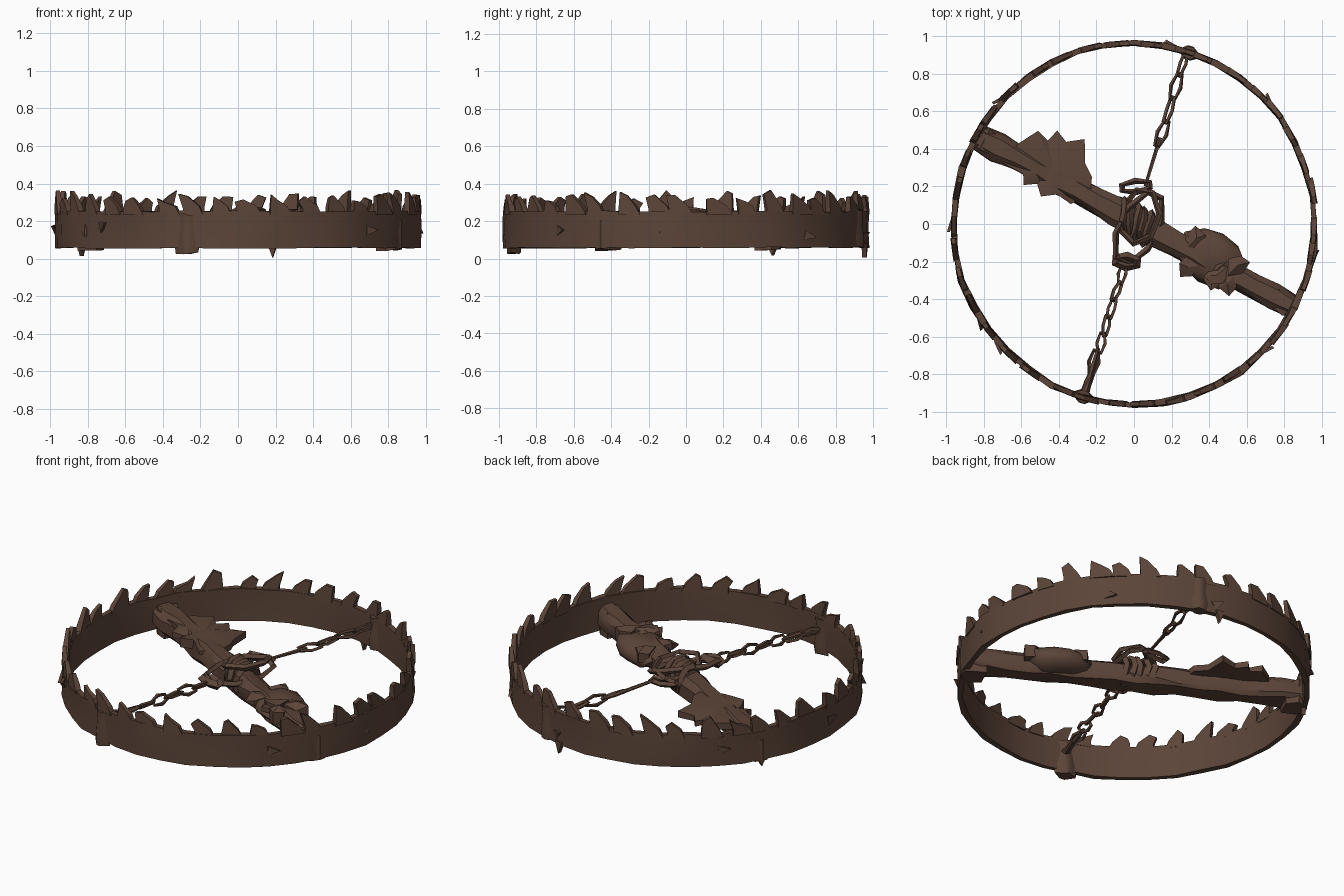
import bpy, bmesh, math, random
from mathutils import Vector, Matrix

random.seed(7)
cube = bpy.data.objects.get("Cube")
if cube:
    bpy.data.objects.remove(cube, do_unlink=True)

rust = bpy.data.materials.new("dark_rusty_brown")
rust.use_nodes = True
COLOR = (0.105, 0.058, 0.04, 1)
rust.diffuse_color = COLOR
rust.node_tree.nodes["Principled BSDF"].inputs["Base Color"].default_value = COLOR


def rnd(a):
    return random.uniform(-a, a)


def finish(name, bm, angle=35):
    """Turn a bmesh into a named, shaded object."""
    bmesh.ops.recalc_face_normals(bm, faces=bm.faces)
    mesh = bpy.data.meshes.new(name)
    bm.to_mesh(mesh)
    bm.free()
    mesh.materials.append(rust)
    obj = bpy.data.objects.new(name, mesh)
    bpy.context.collection.objects.link(obj)
    bpy.ops.object.select_all(action='DESELECT')
    bpy.context.view_layer.objects.active = obj
    obj.select_set(True)
    bpy.ops.object.shade_smooth_by_angle(angle=math.radians(angle))


def skin(bm, loops, closed=False):
    """Bridge equal-length loops of points into a tube."""
    rows = [[bm.verts.new(p) for p in loop] for loop in loops]
    n = len(rows[0])
    for i in range(len(rows) - (0 if closed else 1)):
        a, b = rows[i], rows[(i + 1) % len(rows)]
        for j in range(n):
            k = (j + 1) % n
            bm.faces.new((a[j], a[k], b[k], b[j]))
    if not closed:
        bm.faces.new(rows[0])
        bm.faces.new(rows[-1])


def polar(r, a, z):
    return Vector((r * math.cos(a), r * math.sin(a), z))


def oval(bm, matrix, half_len, half_wid, thick, steps=10, wobble=0.0):
    """Closed link lying in the local xy plane."""
    loops = []
    for i in range(steps):
        a = math.tau * (i + 0.5) / steps
        c = Vector((half_len * math.cos(a), half_wid * math.sin(a), rnd(wobble)))
        out = Vector((math.cos(a), math.sin(a), 0))
        up = Vector((0, 0, 1))
        loops.append([matrix @ (c + (out * x + up * y) * thick)
                      for x, y in ((1, 0), (0, 1), (-1, 0), (0, -1))])
    skin(bm, loops, True)


def frame(origin, direction, roll=0.0):
    """Matrix whose local x runs along the direction."""
    x = Vector(direction).normalized()
    y = Vector((0, 0, 1)).cross(x).normalized()
    z = x.cross(y)
    m = Matrix((x, y, z)).transposed().to_4x4()
    m.translation = origin
    return m @ Matrix.Rotation(roll, 4, 'X')


def slab(bm, matrix, outline, bottom, top, spread=0.0):
    """Jagged plate with a raised middle, from an outline in local xy."""
    low = [bm.verts.new(matrix @ Vector((x, y, bottom + rnd(spread) / 2))) for x, y in outline]
    high = [bm.verts.new(matrix @ Vector((x, y, top + rnd(spread)))) for x, y in outline]
    n = len(outline)
    mid = Vector((sum(p[0] for p in outline), sum(p[1] for p in outline), 0)) / n
    peak = bm.verts.new(matrix @ (mid + Vector((0, 0, top + spread))))
    base = bm.verts.new(matrix @ (mid + Vector((0, 0, bottom))))
    for i in range(n):
        j = (i + 1) % n
        bm.faces.new((low[j], low[i], base))
        bm.faces.new((low[i], low[j], high[j], high[i]))
        bm.faces.new((high[i], high[j], peak))


# Ring band, bent and uneven
SEG = 40
bm = bmesh.new()
loops = []
for i in range(SEG):
    a = math.tau * i / SEG
    r, w = 0.963 + rnd(0.005), 0.016 + rnd(0.004)
    z0, z1 = 0.057 + rnd(0.004), 0.252 + rnd(0.005)
    mid = r + rnd(0.009)
    loops.append([polar(r - w, a, z0), polar(r + w, a, z0), polar(mid + w, a, 0.16),
                  polar(r + w, a, z1), polar(r - w, a, z1), polar(mid - w, a, 0.16)])
skin(bm, loops, True)
finish("ring_band", bm, 45)

# Leaning blunt teeth along the top edge
bm = bmesh.new()
TEETH = 38
for i in range(TEETH):
    a = math.tau * (i + rnd(0.2)) / TEETH
    h, lean = random.uniform(0.05, 0.1), random.uniform(0.03, 0.06)
    half, tip = 0.06 + rnd(0.012), 0.021 + rnd(0.008)
    drop = rnd(0.015)
    shape = [(half, 0.235), (half * 0.6, 0.28), (tip - lean, 0.255 + h - drop),
             (-tip - lean, 0.255 + h + drop), (-half, 0.268), (-half, 0.235)]
    r = 0.963 + rnd(0.006)
    skin(bm, [[polar(r + s * (0.016 if z < 0.285 else 0.011), a + t, z) for t, z in shape] for s in (-1, 1)])
finish("teeth", bm, 20)

# Torn flakes lifting off the outside of the ring
bm = bmesh.new()
for deg in (42, 78, 137, 180, 213, 222, 316, 350):
    a, z, turn = math.radians(deg), 0.15 + rnd(0.04), rnd(0.8)
    flake = []
    for k, reach in ((0, 0.045), (2.2, 0.035), (4.0, 0.035)):
        t, h = reach * math.cos(k + turn), reach * math.sin(k + turn)
        flake.append((a + t, z + h, 0.99 if k == 0 else 0.968))
    skin(bm, [[polar(r + s, t, h) for t, h, r in flake] for s in (-0.008, 0.008)])
finish("ring_flakes", bm, 20)

# Hanging spike at the back of the ring
bm = bmesh.new()
skin(bm, [[polar(r, math.radians(79) + t, z) for t, z in ((-0.025, 0.08), (0.03, 0.08), (0, 0.005))]
          for r in (0.96, 0.985)])
finish("hanging_spike", bm, 20)

# Tapered lugs where the chains meet the ring
for name, deg, low, top in (("front_chain_lug", 253.5, 0.03, 0.24), ("back_chain_lug", 72, 0.06, 0.26)):
    bm = bmesh.new()
    a = math.radians(deg)
    m = Matrix.Translation(polar(0.965, a, 0)) @ Matrix.Rotation(a, 4, 'Z')
    levels = ((low, 0.9), (low + 0.05, 1.0), (0.18, 0.75), (top, 0.85))
    outline = ((-0.045, -0.015), (-0.01, -0.07), (0.03, -0.012), (0.03, 0.02), (-0.01, 0.07), (-0.045, 0.015))
    skin(bm, [[m @ Vector((x * f, y * f, z + rnd(0.008))) for x, y in outline] for z, f in levels])
    finish(name, bm, 45)

# Cross beam, tapering into the ring at both ends
AXIS = Vector((0.88, -0.475, 0)).normalized()
beam_frame = frame(Vector((0.01, 0.01, 0)), AXIS)
bm = bmesh.new()
loops = []
for i in range(17):
    s = -0.955 + 1.91 * i / 16
    w = 0.071 + rnd(0.009) - (0.014 if i in (0, 16) else 0)
    section = [(-w, 0.105), (-w * 0.7, 0.08), (w * 0.7, 0.08), (w, 0.105),
               (w, 0.175), (w * 0.5, 0.21), (-w * 0.5, 0.21), (-w, 0.175)]
    loops.append([beam_frame @ Vector((s, y + rnd(0.006), z + rnd(0.008))) for y, z in section])
skin(bm, loops)
finish("cross_beam", bm)

# Ragged beam ends under the ring
for name, s in (("left_beam_end", 0.92), ("right_beam_end", -0.92)):
    bm = bmesh.new()
    m = beam_frame @ Matrix.Translation((s, 0, 0)) @ Matrix.Rotation(0 if s > 0 else math.pi, 4, 'Z')
    outline = [(-0.07, -0.05), (0.0, -0.068), (0.045, -0.04), (0.06, 0.0), (0.04, 0.04), (0, 0.055), (-0.08, 0.05)]
    slab(bm, m, outline, 0.05, 0.185, 0.025)
    finish(name, bm, 25)
bm = bmesh.new()
skin(bm, [[beam_frame @ Vector((x, y, z)) for y, z in ((-0.035, 0.08), (0.03, 0.08), (0, 0.015))]
          for x in (-0.97, -0.945)])
finish("beam_end_spike", bm, 20)

# Torn plate on the right half of the beam
bm = bmesh.new()
torn = [(-0.78, -0.06), (-0.65, -0.06), (-0.62, -0.11), (-0.56, -0.07), (-0.51, -0.12), (-0.44, -0.07),
        (-0.35, -0.08), (-0.29, 0.03), (-0.32, 0.1), (-0.39, 0.15), (-0.45, 0.26), (-0.53, 0.2),
        (-0.6, 0.23), (-0.62, 0.16), (-0.69, 0.18), (-0.75, 0.07)]
slab(bm, beam_frame, torn, 0.155, 0.195, 0.018)
finish("torn_plate", bm, 30)

# Swollen jagged lump on the left half of the beam
bm = bmesh.new()
bmesh.ops.create_icosphere(bm, subdivisions=2, radius=1)
for v in bm.verts:
    v.co *= 1 + rnd(0.12)
    v.co = beam_frame @ Vector((0.44 + v.co.x * 0.185, 0.03 + v.co.y * 0.155, 0.155 + v.co.z * 0.075))
finish("beam_lump", bm, 40)
bm = bmesh.new()
for s, p, turn in ((0.36, -0.07, 4.4), (0.5, -0.06, 4.9), (0.58, -0.05, 5.2),
                   (0.58, 0.05, 0.6), (0.33, 0.07, 2.0), (0.5, 0.0, 5.0), (0.52, -0.04, 3.6)):
    m = beam_frame @ Matrix.Translation((s, p, 0)) @ Matrix.Rotation(turn, 4, 'Z')
    shard = [(-0.05, -0.05), (0.03, -0.045), (0.075, 0.01), (0.03, 0.05), (-0.04, 0.04)]
    slab(bm, m, shard, 0.155 + rnd(0.025), 0.21 + rnd(0.015), 0.02)
finish("lump_shards", bm, 20)

# Wrappings over the top of the beam
bm = bmesh.new()
for i in range(5):
    m = beam_frame @ Matrix.Translation((-0.07 + i * 0.036, 0.0, 0.17))
    m = m @ Matrix.Rotation(0.35 + rnd(0.2), 4, 'Z') @ Matrix.Rotation(math.pi / 2, 4, 'Y')
    oval(bm, m, 0.072, 0.085, 0.022, 10, 0.008)
finish("beam_wrappings", bm)

# Shackle loops tying the chains to the beam
bm = bmesh.new()
oval(bm, frame(Vector((0.025, -0.02, 0.21)), (0.45, 0.9, 0.05), 0.15), 0.21, 0.105, 0.018, 8, 0.012)
oval(bm, frame(Vector((0.03, 0.04, 0.235)), (0.2, 0.95, -0.1), -0.3), 0.15, 0.105, 0.017, 7, 0.012)
oval(bm, frame(Vector((0.01, 0.2, 0.205)), (1, 0.1, 0)), 0.085, 0.03, 0.017, 6, 0.01)
oval(bm, frame(Vector((-0.04, -0.2, 0.195)), (1, -0.1, 0)), 0.06, 0.025, 0.028, 6, 0.01)
finish("shackle_loops", bm, 25)


# Chains and rods
def links(name, start, end, count):
    bm = bmesh.new()
    start, end = Vector(start), Vector(end)
    step = (end - start) / count
    for i in range(count):
        m = frame(start + step * (i + 0.5), step + Vector((rnd(0.015), rnd(0.01), rnd(0.015))),
                  0.5 + (i % 2) * math.pi / 2 + rnd(0.3))
        oval(bm, m, step.length * 0.62, 0.027, 0.011, 6, 0.004)
    finish(name, bm, 25)


def rod(name, start, end, r0, r1):
    bm = bmesh.new()
    start, end = Vector(start), Vector(end)
    m = frame(start, end - start)
    skin(bm, [[m @ Vector((x, r * math.cos(k * math.tau / 5), r * math.sin(k * math.tau / 5)))
               for k in range(5)] for x, r in ((0, r0), ((end - start).length, r1))])
    finish(name, bm)


rod("back_rod", (0.06, 0.2, 0.2), (0.14, 0.46, 0.19), 0.009, 0.012)
links("back_chain", (0.13, 0.42, 0.19), (0.28, 0.92, 0.2), 4)
links("front_chain", (-0.05, -0.22, 0.19), (-0.19, -0.68, 0.18), 5)
rod("front_rod", (-0.19, -0.66, 0.18), (-0.27, -0.93, 0.17), 0.01, 0.025)
links("front_end_link", (-0.2, -0.68, 0.18), (-0.26, -0.9, 0.17), 2)
